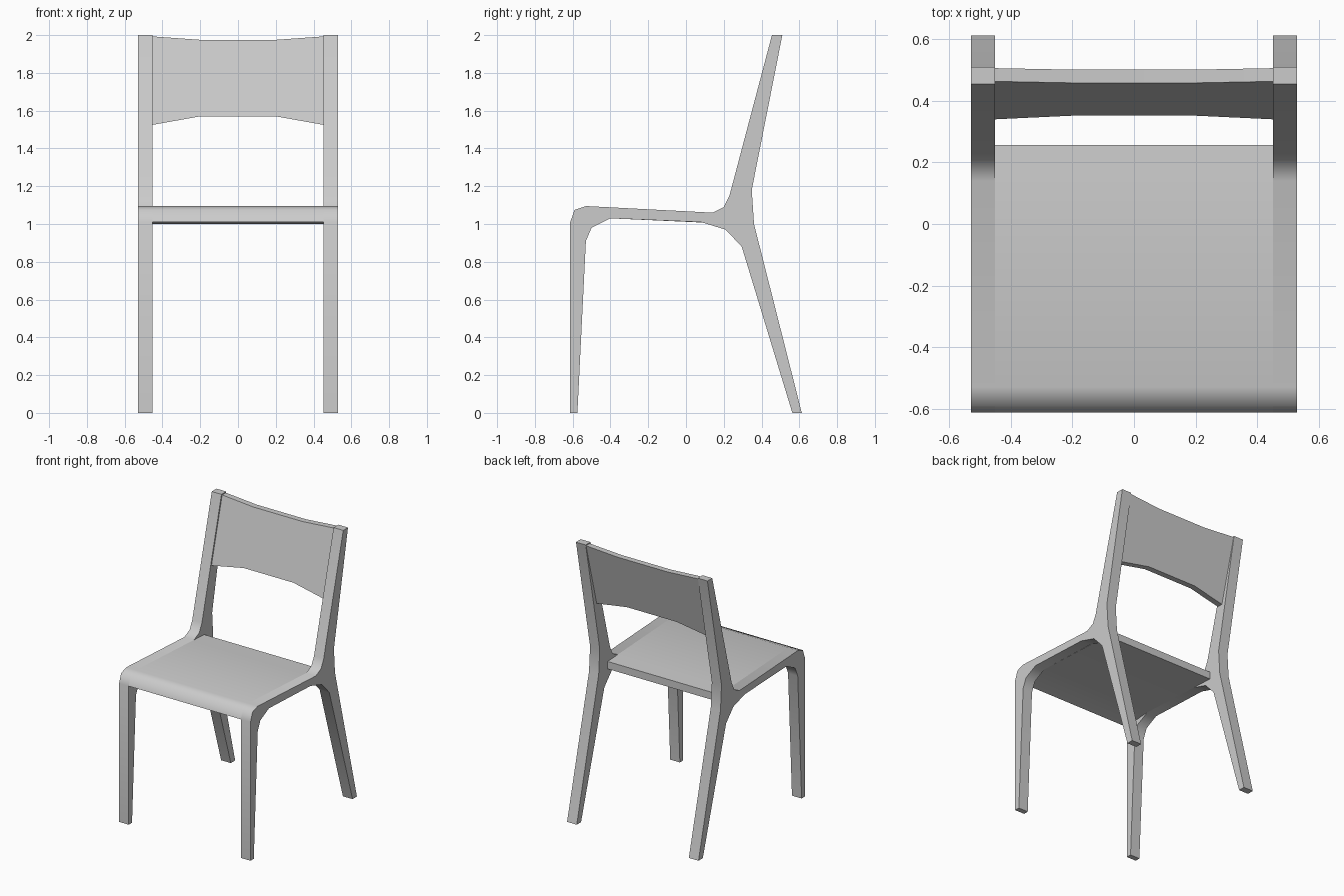
import bpy
import bmesh
import math

cube = bpy.data.objects.get("Cube")
if cube:
    bpy.data.objects.remove(cube, do_unlink=True)

grey = bpy.data.materials.new("light_grey")
grey.use_nodes = True
grey.diffuse_color = (0.6, 0.6, 0.6, 1)
grey.node_tree.nodes["Principled BSDF"].inputs["Base Color"].default_value = (0.6, 0.6, 0.6, 1)


def extrude_profile(name, points, offset):
    """Make a solid from a closed loop of 3D points pushed along an offset."""
    bm = bmesh.new()
    face = bm.faces.new([bm.verts.new(p) for p in points])
    out = bmesh.ops.extrude_face_region(bm, geom=[face], use_keep_orig=True)
    verts = [v for v in out["geom"] if isinstance(v, bmesh.types.BMVert)]
    bmesh.ops.translate(bm, verts=verts, vec=offset)
    bmesh.ops.recalc_face_normals(bm, faces=bm.faces[:])
    mesh = bpy.data.meshes.new(name)
    bm.to_mesh(mesh)
    bm.free()
    mesh.materials.append(grey)
    obj = bpy.data.objects.new(name, mesh)
    bpy.context.collection.objects.link(obj)
    bpy.ops.object.select_all(action="DESELECT")
    obj.select_set(True)
    bpy.context.view_layer.objects.active = obj
    bpy.ops.object.shade_smooth_by_angle(angle=math.radians(60))
    return obj


INNER, OUTER = 0.452, 0.53

# Rounded front edge and top shared by the seat and the side frames
top_line = [(-0.613, 1.01), (-0.59, 1.075), (-0.53, 1.095), (0.14, 1.06)]

# Side frames: front leg, rail, back post and back leg in one outline
frame = [(-0.613, 0)] + top_line + [
    (0.2, 1.09), (0.23, 1.15), (0.455, 2), (0.51, 2),      # back post
    (0.348, 1.18), (0.36, 1.0), (0.613, 0), (0.563, 0),    # back leg
    (0.295, 0.88), (0.21, 0.97), (0.08, 1.01),             # under the rail
    (-0.40, 1.03), (-0.5, 0.98), (-0.53, 0.91), (-0.575, 0)]
for name, side in (("left_frame", 1), ("right_frame", -1)):
    extrude_profile(name, [(side * INNER, y, z) for y, z in frame],
                    (side * (OUTER - INNER), 0, 0))

# Seat panel
seat = top_line + [(0.257, 1.054), (0.257, 1.0), (-0.40, 1.03), (-0.55, 1.02)]
extrude_profile("seat", [(-INNER, y, z) for y, z in seat], (2 * INNER, 0, 0))

# Backrest panel, leaning with the back posts
half = [(0.2, 1.57), (INNER, 1.525), (INNER, 1.993), (0.2, 1.975)]
outline = half + [(-x, z) for x, z in reversed(half)]
extrude_profile("backrest", [(x, 0.34 + (z - 1.525) * 0.263, z) for x, z in outline],
                (0, 0.043, 0))
